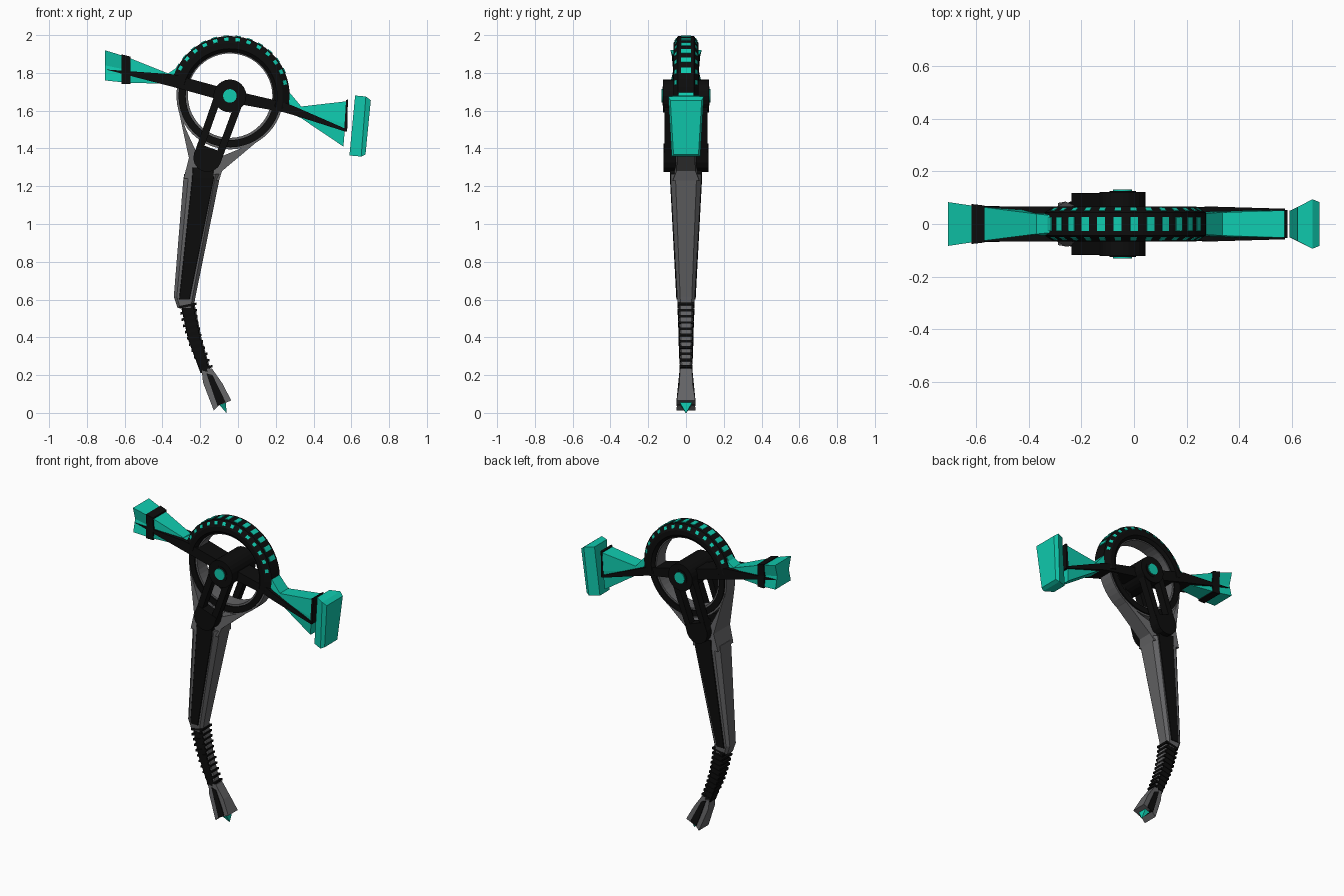
import bpy, bmesh, math

if "Cube" in bpy.data.objects:
    bpy.data.objects.remove(bpy.data.objects["Cube"])

CX, CZ = -0.043, 1.678          # wheel centre


def material(name, col):
    m = bpy.data.materials.new(name)
    m.diffuse_color = (*col, 1)
    m.use_nodes = True
    m.node_tree.nodes["Principled BSDF"].inputs["Base Color"].default_value = m.diffuse_color
    return m


BLACK = material("matte black", (0.004, 0.004, 0.004))
GREY = material("dark grey", (0.125, 0.125, 0.13))
TEAL = material("teal", (0.005, 0.60, 0.43))


def loft(name, sections, mat, closed=False):
    """Skin a list of equal-length point loops and cap the ends."""
    bm = bmesh.new()
    rings = [[bm.verts.new(p) for p in s] for s in sections]
    n = len(rings[0])
    pairs = list(zip(rings, rings[1:]))
    if closed:
        pairs.append((rings[-1], rings[0]))
    for a, b in pairs:
        for i in range(n):
            j = (i + 1) % n
            bm.faces.new((a[i], a[j], b[j], b[i]))
    if not closed:
        bm.faces.new(rings[0])
        bm.faces.new(rings[-1])
    bmesh.ops.recalc_face_normals(bm, faces=bm.faces)
    me = bpy.data.meshes.new(name)
    bm.to_mesh(me)
    bm.free()
    me.materials.append(mat)
    ob = bpy.data.objects.new(name, me)
    bpy.context.collection.objects.link(ob)
    return ob


def slab(name, pts, mat, hy=None):
    """Front outline (x, z[, half depth]) mirrored across y."""
    p = [(q[0], q[1], hy if hy else q[2]) for q in pts]
    return loft(name, [[(x, -h, z) for x, z, h in p], [(x, h, z) for x, z, h in p]], mat)


def plates(name, pts, mat, y0, y1):
    """The same flat plate on both sides."""
    for s, side in ((-1, "front"), (1, "back")):
        loft(f"{name}_{side}", [[(x, s * y, z) for x, z in pts] for y in (y0, y1)], mat)


def sweep(name, prof, a0, a1, steps, mat):
    """Revolve an (r, y) profile about the wheel axle, angles in degrees."""
    full = a1 - a0 >= 360
    secs = []
    for i in range(steps + (0 if full else 1)):
        a = math.radians(a0 + (a1 - a0) * i / steps)
        secs.append([(CX + r * math.cos(a), y, CZ + r * math.sin(a)) for r, y in prof])
    return loft(name, secs, mat, full)


def box_prof(r0, r1, h):
    return [(r0, -h), (r1, -h), (r1, h), (r0, h)]


def oct_section(xl, xr, z, hy, c):
    """Chamfered horizontal section, slightly tilted with the leg."""
    return [(xl, -hy + c, z), (xl + c, -hy, z), (xr - c, -hy, z), (xr, -hy + c, z),
            (xr, hy - c, z), (xr - c, hy, z), (xl + c, hy, z), (xl, hy - c, z)]


def hex_section(x, zb, zt, hb, hm, ht, tilt=0.0):
    zm = (zb + zt) / 2
    return [(x - tilt, -hb, zb), (x, -hm, zm), (x + tilt, -ht, zt),
            (x + tilt, ht, zt), (x, hm, zm), (x - tilt, hb, zb)]


# --- wheel: thick tyre on the upper half, slim ring below
sweep("tyre", [(.232, -.05), (.25, -.066), (.28, -.066), (.317, -.043),
               (.317, .043), (.28, .066), (.25, .066), (.232, .05)], -14, 166, 24, BLACK)
sweep("inner_rim", box_prof(.225, .24, .045), 0, 360, 48, GREY)
sweep("lower_ring", box_prof(.222, .283, .045), 166, 346, 24, GREY)
sweep("lower_ring_face", box_prof(.234, .272, .054), 166, 346, 24, BLACK)

# --- teal tread inserts, middle row and both shoulders
for k in range(-7, 7):
    a = 93.5 + 11.4 * k
    if k > -7:
        sweep("tread_insert", box_prof(.305, .321, .027), a - 2.7, a + 2.7, 2, TEAL)
    for s in (-1, 1):
        sweep("shoulder_insert", [(r, s * y) for r, y in
              ((.291, .062), (.309, .051), (.304, .044), (.286, .055))], a - 2.2, a + 2.2, 1, TEAL)


# --- hub, cap and slotted fork plates
def disc(name, x, z, r, y, mat, n=24):
    return slab(name, [(x + r * math.cos(2 * math.pi * i / n), z + r * math.sin(2 * math.pi * i / n))
                       for i in range(n)], mat, y)


disc("hub", CX, CZ, .087, .122, BLACK)
disc("hub_cap_ring", CX, CZ, .05, .125, BLACK)
disc("hub_cap", CX, CZ, .036, .130, TEAL)
PX, PZ = -.160, 1.355
d = math.hypot(PX - CX, PZ - CZ)
ux, uz = (PX - CX) / d, (PZ - CZ) / d


def along(t, w):
    return (CX + ux * t - uz * w, CZ + uz * t + ux * w)


for s, side in ((-1, "left"), (1, "right")):
    plates("fork_prong_" + side, [along(.02, s * .038), along(.02, s * .078),
           along(d, s * .074), along(d, s * .036)], BLACK, .066, .115)
foot_arc = [along(d + .005 + .075 * math.sin(t), .075 * math.cos(t))
            for t in (math.pi * i / 8 for i in range(9))]
plates("fork_pivot", [along(d - .05, .072)] + foot_arc + [along(d - .05, -.072)], BLACK, .05, .118)

# --- cross bar running out into the two side blades
slab("cross_bar", [(-.70, 1.818, .068), (-.34, 1.792, .066), (-.05, 1.713, .06), (.24, 1.645, .06),
                   (.30, 1.622, .066), (.572, 1.503, .058), (.572, 1.488, .058), (.29, 1.578, .066),
                   (.24, 1.592, .06), (-.05, 1.645, .06), (-.33, 1.722, .066), (-.60, 1.792, .068)], BLACK)

# --- left arm: flared tail with a band
loft("left_tail", [hex_section(-.705, 1.76, 1.92, .08, .06, .083),
                   hex_section(-.59, 1.748, 1.885, .066, .058, .066),
                   hex_section(-.37, 1.742, 1.797, .035, .05, .038),
                   hex_section(-.29, 1.735, 1.85, .03, .04, .03)], TEAL)
loft("tail_band", [hex_section(-.617, 1.742, 1.898, .074, .069, .076),
                   hex_section(-.568, 1.74, 1.886, .07, .067, .07)], BLACK)

# --- right arm: flared neck, end plate and the separate striking block
loft("right_neck", [hex_section(.235, 1.60, 1.66, .04, .045, .04),
                    hex_section(.268, 1.592, 1.702, .04, .045, .04),
                    hex_section(.335, 1.56, 1.622, .044, .05, .044),
                    hex_section(.568, 1.41, 1.65, .045, .052, .052, .01)], TEAL)
slab("neck_end_plate", [(.572, 1.655), (.582, 1.66), (.578, 1.49), (.562, 1.49)], BLACK, .054)


def block_section(xt, zt, ht, xb, zb, hb):
    return [(xt, -ht, zt), (xt, ht, zt), (xb, hb, zb), (xb, -hb, zb)]


loft("striking_block", [block_section(.62, 1.68, .064, .59, 1.363, .05),
                        block_section(.677, 1.675, .094, .652, 1.357, .076),
                        block_section(.703, 1.655, .083, .675, 1.368, .066)], TEAL)

# --- grey yoke that carries the wheel
slab("yoke_left", [(-.318, 1.62, .05), (-.275, 1.50, .055), (-.225, 1.39, .07), (-.14, 1.24, .08),
                   (-.288, 1.24, .08), (-.26, 1.35, .085)], GREY)
slab("yoke_right", [(.10, 1.435, .045), (-.085, 1.28, .05), (-.10, 1.23, .07), (-.22, 1.24, .08),
                    (-.20, 1.37, .07), (-.13, 1.34, .06), (-.01, 1.39, .045)], GREY)

# --- upper leg, with black cheeks
loft("upper_leg", [oct_section(-.285, -.095, 1.265, .078, .025),
                   oct_section(-.29, -.10, 1.23, .08, .025),
                   oct_section(-.34, -.225, .615, .047, .016),
                   oct_section(-.32, -.235, .555, .042, .014)], GREY)
loft("upper_leg_cheeks", [oct_section(-.24, -.13, 1.30, .086, .002),
                          oct_section(-.243, -.128, 1.24, .085, .002),
                          oct_section(-.312, -.256, .60, .051, .002)], BLACK)

# --- lower leg: grey front strip, black spine and ribs
loft("lower_leg_strip", [oct_section(-.28, -.232, .59, .036, .006),
                         oct_section(-.24, -.192, .39, .032, .006),
                         oct_section(-.18, -.14, .21, .027, .006)], GREY)
loft("lower_leg_spine", [oct_section(-.305, -.237, .58, .041, .004),
                         oct_section(-.265, -.197, .39, .036, .004),
                         oct_section(-.198, -.146, .21, .031, .004)], BLACK)
for i in range(11):
    t = i / 10
    z = .57 - .33 * t
    off = .06 * t * (1 - t)
    xc = -.266 + .098 * t - off
    w, h = .045 - .013 * t, .045 - .011 * t
    slab("lower_leg_rib", [(xc - w, z - .018), (xc - w, z - .004), (xc + w, z + .014),
                           (xc + w, z + .001)], BLACK, h)

# --- claw foot with teal spike
slab("foot_left_claw", [(-.192, .225, .032), (-.155, .215, .032), (-.125, .11, .036),
                        (-.092, .05, .048), (-.128, .012, .05), (-.185, .16, .034)], GREY)
slab("foot_right_claw", [(-.165, .235, .032), (-.138, .235, .032), (-.082, .155, .034),
                         (-.036, .066, .049), (-.085, .045, .049), (-.14, .13, .034)], GREY)
slab("foot_core", [(-.168, .21, .036), (-.135, .20, .036), (-.066, .058, .051),
                   (-.108, .036, .051)], BLACK)
loft("foot_spike", [[(-.105, -.035, .05), (-.065, -.035, .06), (-.065, .035, .06), (-.105, .035, .05)],
                    [(-.062, -.002, 0), (-.060, -.002, .001), (-.060, .002, .001), (-.062, .002, 0)]], TEAL)
